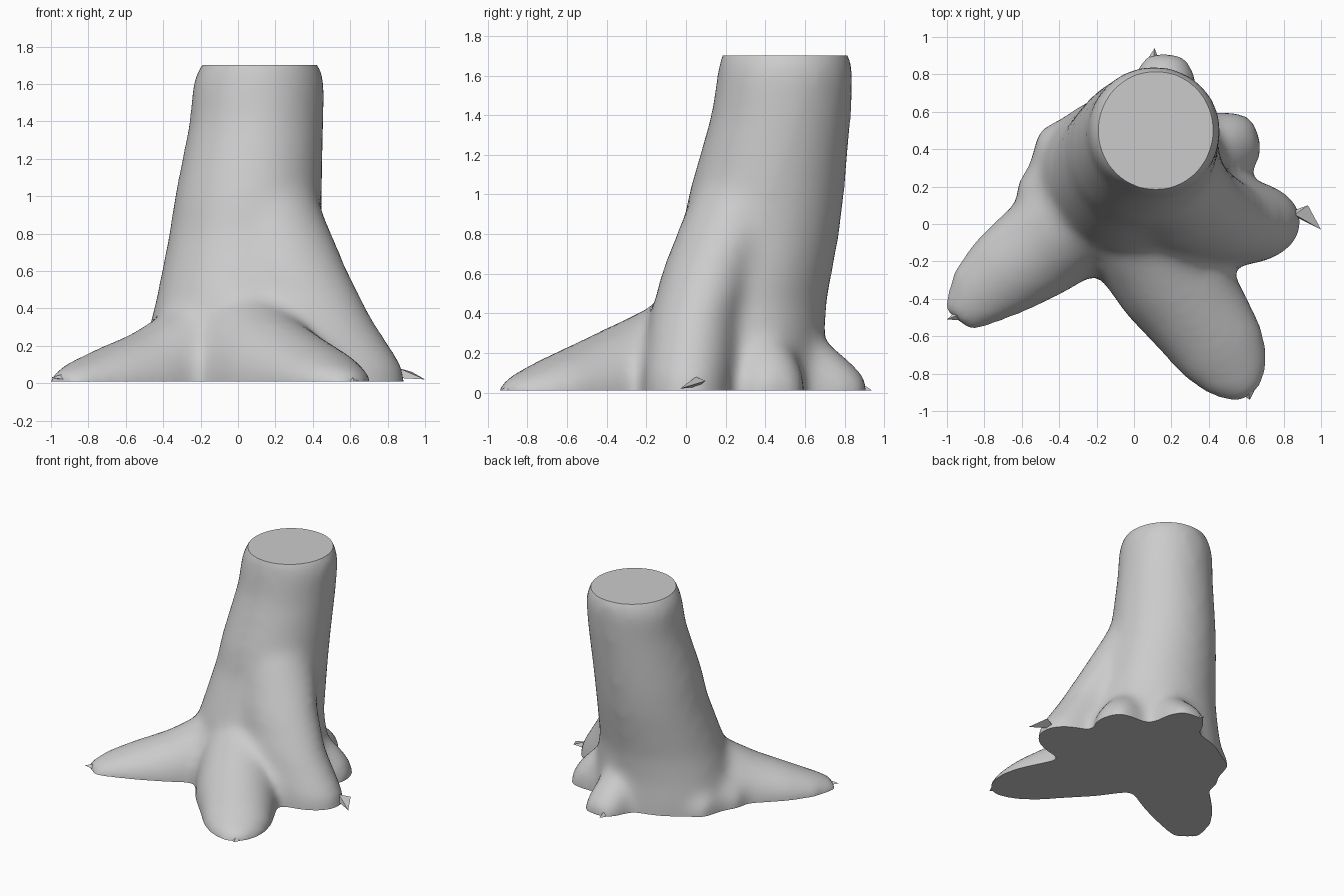
import bpy, bmesh, math
from mathutils import Vector

if "Cube" in bpy.data.objects:
    bpy.data.objects.remove(bpy.data.objects["Cube"])

SEG = 24
body = bmesh.new()


def skin(rings):
    """Skin a list of closed rings and cap both ends."""
    loops = [[body.verts.new(p) for p in r] for r in rings]
    for a, b in zip(loops, loops[1:]):
        for i in range(SEG):
            j = (i + 1) % SEG
            body.faces.new((a[i], a[j], b[j], b[i]))
    body.faces.new(loops[0][::-1])
    body.faces.new(loops[-1])


def angles():
    return [2 * math.pi * i / SEG for i in range(SEG)]


def upright(sections):
    """Horizontal ellipses: z, cx, cy, rx, ry."""
    skin([[(cx + rx * math.cos(a), cy + ry * math.sin(a), z) for a in angles()]
          for z, cx, cy, rx, ry in sections])


def root(sections):
    """Ellipses across a ground path: x, y, half width, height."""
    rings = []
    for i, (x, y, w, h) in enumerate(sections):
        p, q = sections[max(i - 1, 0)], sections[min(i + 1, len(sections) - 1)]
        d = Vector((q[0] - p[0], q[1] - p[1], 0)).normalized()
        side = Vector((d.y, -d.x, 0))
        rings.append([Vector((x, y, 0)) + side * w * math.cos(a)
                      + Vector((0, 0, h * math.sin(a))) for a in angles()])
    skin(rings)


# Leaning trunk
upright([(-0.15, 0.02, 0.25, 0.55, 0.47), (0.1, 0.02, 0.25, 0.54, 0.46),
         (0.25, 0.02, 0.26, 0.51, 0.44), (0.45, 0.02, 0.28, 0.46, 0.43),
         (0.8, 0.04, 0.375, 0.41, 0.40), (1.0, 0.055, 0.405, 0.395, 0.395),
         (1.4, 0.10, 0.48, 0.36, 0.355), (1.6, 0.11, 0.50, 0.355, 0.345),
         (1.67, 0.115, 0.50, 0.335, 0.335), (1.76, 0.12, 0.50, 0.28, 0.31)])

# Broad buttress on the right, melting into the trunk
upright([(-0.15, 0.57, 0.01, 0.34, 0.23), (0.08, 0.55, 0.01, 0.34, 0.23),
         (0.36, 0.38, 0.04, 0.33, 0.23), (0.62, 0.27, 0.12, 0.31, 0.24),
         (0.95, 0.17, 0.27, 0.27, 0.26), (1.2, 0.13, 0.4, 0.25, 0.25)])

# Webbing between the two long roots
upright([(-0.15, -0.1, 0.05, 0.3, 0.33), (0.12, -0.09, 0.05, 0.28, 0.31),
         (0.3, -0.06, 0.1, 0.28, 0.29), (0.5, 0.0, 0.2, 0.28, 0.3)])

# Long front root, long left root, then the short ones at the back
root([(0.05, 0.12, 0.34, 0.64), (0.11, -0.13, 0.34, 0.46), (0.22, -0.32, 0.31, 0.36),
      (0.35, -0.5, 0.28, 0.27), (0.48, -0.69, 0.25, 0.18), (0.56, -0.82, 0.19, 0.11),
      (0.63, -0.92, 0.08, 0.05)])
root([(-0.15, 0.15, 0.3, 0.58), (-0.35, -0.02, 0.29, 0.39), (-0.53, -0.15, 0.27, 0.275),
      (-0.7, -0.27, 0.24, 0.2), (-0.84, -0.39, 0.19, 0.13), (-0.95, -0.52, 0.1, 0.06)])
root([(0.2, 0.35, 0.18, 0.38), (0.42, 0.4, 0.19, 0.32), (0.54, 0.43, 0.18, 0.25),
      (0.62, 0.45, 0.15, 0.16), (0.67, 0.46, 0.08, 0.08)])
root([(0.14, 0.5, 0.22, 0.38), (0.16, 0.7, 0.18, 0.27), (0.17, 0.82, 0.16, 0.17),
      (0.18, 0.91, 0.1, 0.08)])
root([(-0.15, 0.3, 0.27, 0.45), (-0.34, 0.36, 0.22, 0.3), (-0.46, 0.4, 0.16, 0.18),
      (-0.53, 0.42, 0.1, 0.1)])
root([(-0.2, 0.25, 0.25, 0.45), (-0.42, 0.15, 0.23, 0.27), (-0.58, 0.08, 0.15, 0.15)])

bmesh.ops.recalc_face_normals(body, faces=body.faces)
mesh = bpy.data.meshes.new("tree_stump")
body.to_mesh(mesh)
body.free()
stump = bpy.data.objects.new("tree_stump", mesh)
bpy.context.collection.objects.link(stump)
bpy.context.view_layer.objects.active = stump
stump.select_set(True)

# Fuse trunk and roots into one soft surface
rm = stump.modifiers.new("fuse", 'REMESH')
rm.mode = 'VOXEL'
rm.voxel_size = 0.032
sm = stump.modifiers.new("soften", 'SMOOTH')
sm.factor = 0.5
sm.iterations = 22
for name in ("fuse", "soften"):
    bpy.ops.object.modifier_apply(modifier=name)

# Flat sawn top and flat underside
bm = bmesh.new()
bm.from_mesh(stump.data)
for z, up in ((0.01, -1), (1.70, 1)):
    cut = bmesh.ops.bisect_plane(bm, geom=bm.verts[:] + bm.edges[:] + bm.faces[:],
                                 plane_co=(0, 0, z), plane_no=(0, 0, up), clear_outer=True)
    edges = [e for e in cut["geom_cut"] if isinstance(e, bmesh.types.BMEdge)]
    bmesh.ops.triangle_fill(bm, use_beauty=True, edges=edges, normal=(0, 0, up))
bmesh.ops.recalc_face_normals(bm, faces=bm.faces)
bm.to_mesh(stump.data)
bm.free()
bpy.ops.object.shade_smooth_by_angle(angle=math.radians(50))


# Ragged splinters at the root ends
def splinter(name, pts):
    b = bmesh.new()
    v = [b.verts.new(p) for p in pts]
    for f in ((0, 1, 2), (0, 1, 3), (1, 2, 3), (0, 2, 3)):
        b.faces.new([v[i] for i in f])
    bmesh.ops.recalc_face_normals(b, faces=b.faces)
    m = bpy.data.meshes.new(name)
    b.to_mesh(m)
    b.free()
    bpy.context.collection.objects.link(bpy.data.objects.new(name, m))


splinter("right_splinter", [(0.82, 0.06, 0.03), (0.93, 0.1, 0.06), (0.86, 0.05, 0.08), (1.0, -0.03, 0.02)])
splinter("back_splinter", [(0.04, 0.83, 0.01), (0.14, 0.86, 0.01), (0.1, 0.84, 0.08), (0.11, 0.94, 0.01)])
splinter("left_splinter", [(-0.9, -0.42, 0.01), (-0.86, -0.52, 0.01), (-0.9, -0.47, 0.06), (-1.0, -0.51, 0.03)])
splinter("front_splinter", [(0.5, -0.86, 0.01), (0.67, -0.84, 0.01), (0.6, -0.84, 0.07), (0.62, -0.94, 0.01)])
